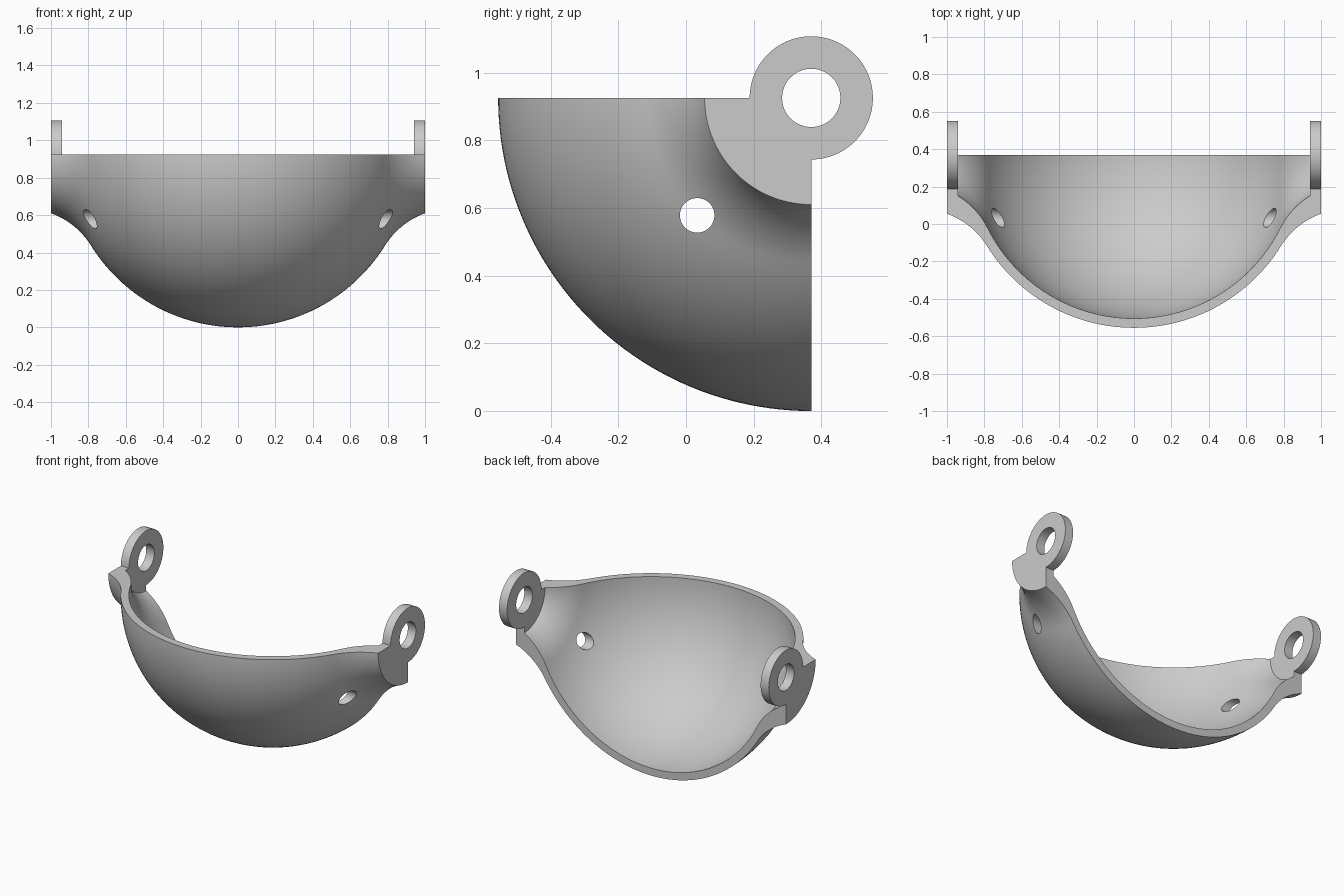
import bpy, bmesh
from math import sin, cos, pi, sqrt, atan2, radians
from mathutils import Vector

cube = bpy.data.objects.get("Cube")
if cube:
    bpy.data.objects.remove(cube, do_unlink=True)

AXIS_Y, AXIS_Z = 0.37, 0.925      # pivot line, parallel to x
HOLE_R, LUG_R = 0.086, 0.182
WALL_IN, WALL_OUT = 0.94, 1.0     # flat end plates

grey = bpy.data.materials.new("plain grey")
grey.use_nodes = True
colour = (0.6, 0.6, 0.6, 1)
grey.diffuse_color = colour
grey.node_tree.nodes["Principled BSDF"].inputs["Base Color"].default_value = colour


def half_curve(radius, end, fillet, steps=28):
    """Arc from the crown, running tangentially into a concave fillet that stops at end."""
    p = Vector(end)
    reach = radius + fillet
    along = (reach**2 + p.length_squared - fillet**2) / (2 * p.length)
    across = sqrt(reach**2 - along**2)
    u = p.normalized()
    c = u * along + Vector((-u.y, u.x)) * across
    tip = atan2(c.x, c.y)
    pts = [(radius * sin(tip * i / steps), radius * cos(tip * i / steps)) for i in range(steps + 1)]
    a0, a1 = atan2(-c.y, -c.x), atan2(p.y - c.y, p.x - c.x)
    n = steps // 2
    for i in range(1, n + 1):
        a = a0 + (a1 - a0) * i / n
        pts.append((c.x + fillet * cos(a), c.y + fillet * sin(a)))
    return pts


def both_sides(half):
    return [(-x, r) for x, r in reversed(half[1:])] + half


def revolve(name, profile, start, stop, steps):
    """Sweep a closed (x, radius) profile about the pivot line and cap both ends."""
    bm = bmesh.new()
    rings = []
    for i in range(steps + 1):
        t = radians(start + (stop - start) * i / steps)
        rings.append([bm.verts.new((x, AXIS_Y - r * cos(t), AXIS_Z - r * sin(t))) for x, r in profile])
    n = len(profile)
    for a, b in zip(rings, rings[1:]):
        for j in range(n):
            k = (j + 1) % n
            bm.faces.new((a[j], a[k], b[k], b[j]))
    bm.faces.new(rings[0])
    bm.faces.new(rings[-1])
    bmesh.ops.recalc_face_normals(bm, faces=bm.faces)
    mesh = bpy.data.meshes.new(name)
    bm.to_mesh(mesh)
    bm.free()
    mesh.materials.append(grey)
    obj = bpy.data.objects.new(name, mesh)
    bpy.context.collection.objects.link(obj)
    return obj


def activate(obj):
    bpy.ops.object.select_all(action='DESELECT')
    obj.select_set(True)
    bpy.context.view_layer.objects.active = obj


# Quarter-turn bowl with flared ends and flat end plates
outer = both_sides(half_curve(0.925, (WALL_OUT, 0.315), 0.42))
inner = both_sides(half_curve(0.875, (WALL_IN, 0.22), 0.42))
profile = (outer + [(WALL_OUT, HOLE_R), (WALL_IN, HOLE_R)] + inner[::-1]
           + [(-WALL_IN, HOLE_R), (-WALL_OUT, HOLE_R)])
bowl = revolve("bowl", profile, 0, 90, 48)

# Round side holes through both walls
bpy.ops.mesh.primitive_cylinder_add(vertices=48, radius=0.051, depth=2.4,
                                    location=(0, 0.033, 0.578), rotation=(0, pi / 2, 0))
cutter = bpy.context.object
cutter.name = "side_hole_cutter"
cutter.hide_render = True
activate(bowl)
cut = bowl.modifiers.new("side_holes", 'BOOLEAN')
cut.operation, cut.solver, cut.object = 'DIFFERENCE', 'EXACT', cutter
bpy.ops.object.modifier_apply(modifier=cut.name)
bpy.data.objects.remove(cutter, do_unlink=True)

# Pivot lugs: the rest of the ring around each pivot hole
lugs = []
for name, s in (("left_lug", 1), ("right_lug", -1)):
    section = [(s * x, r) for x, r in ((WALL_IN, HOLE_R), (WALL_OUT, HOLE_R),
                                       (WALL_OUT, LUG_R), (WALL_IN, LUG_R))]
    lugs.append(revolve(name, section, 90, 360, 72))

for obj in [bowl] + lugs:
    activate(obj)
    bpy.ops.object.shade_smooth_by_angle(angle=radians(30))
